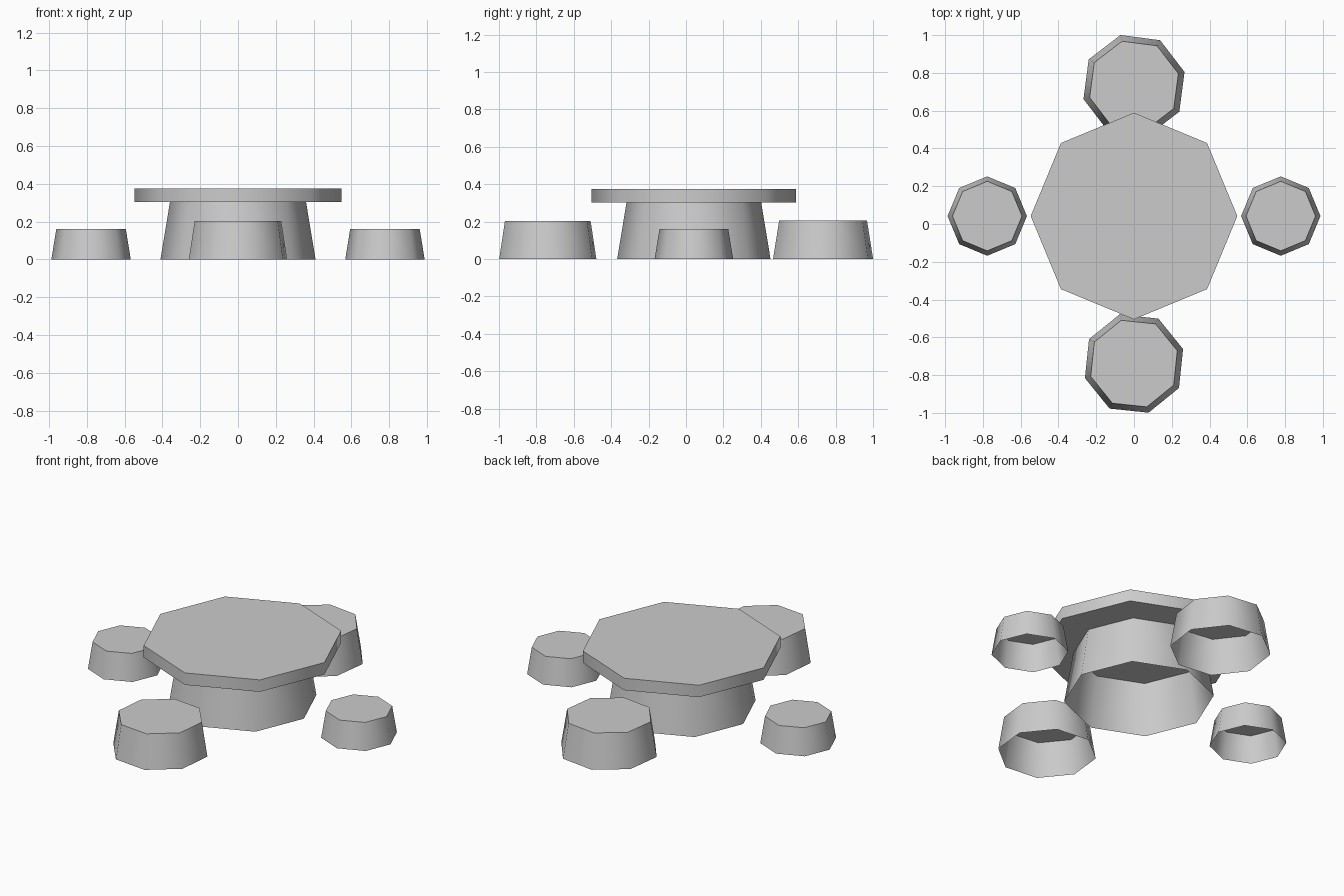
import bpy
import math

cube = bpy.data.objects.get("Cube")
if cube:
    bpy.data.objects.remove(cube, do_unlink=True)

# Single stone grey
stone = bpy.data.materials.new("stone_grey")
stone.use_nodes = True
GREY = (0.6, 0.6, 0.6, 1.0)
stone.diffuse_color = GREY
stone.node_tree.nodes["Principled BSDF"].inputs["Base Color"].default_value = GREY


def octagon_block(name, x, y, z0, z1, r_bottom, r_top, turn=0, open_bottom=True):
    """Eight-sided tapered block; optionally hollow underneath."""
    bpy.ops.mesh.primitive_cone_add(
        vertices=8, radius1=r_bottom, radius2=r_top, depth=z1 - z0,
        end_fill_type='NGON', location=(x, y, (z0 + z1) / 2),
        rotation=(0, 0, math.radians(turn)))
    obj = bpy.context.object
    obj.name = name
    obj.data.materials.append(stone)
    if open_bottom:
        import_bottom_removal(obj)
    bpy.ops.object.shade_smooth_by_angle(angle=math.radians(60))
    return obj


def import_bottom_removal(obj):
    """Drop the downward cap so the block is a hollow shell."""
    import bmesh
    bm = bmesh.new()
    bm.from_mesh(obj.data)
    caps = [f for f in bm.faces if f.normal.z < -0.9]
    bmesh.ops.delete(bm, geom=caps, context='FACES_ONLY')
    bm.to_mesh(obj.data)
    bm.free()


MID_Y = 0.042

# Table
octagon_block("table_pedestal", 0, MID_Y, 0, 0.303, 0.41, 0.36)
octagon_block("table_top", 0, MID_Y, 0.303, 0.375, 0.547, 0.547, open_bottom=False)

# Small side stools
for side, sx in (("left", 1), ("right", -1)):
    octagon_block(side + "_stool", sx * 0.777, MID_Y, 0, 0.16, 0.21, 0.184)

# Larger front and back stools, slightly turned
octagon_block("front_stool", 0, -0.739, 0, 0.203, 0.271, 0.239, turn=16.5)
octagon_block("back_stool", 0, 0.733, 0, 0.207, 0.277, 0.243, turn=15)
